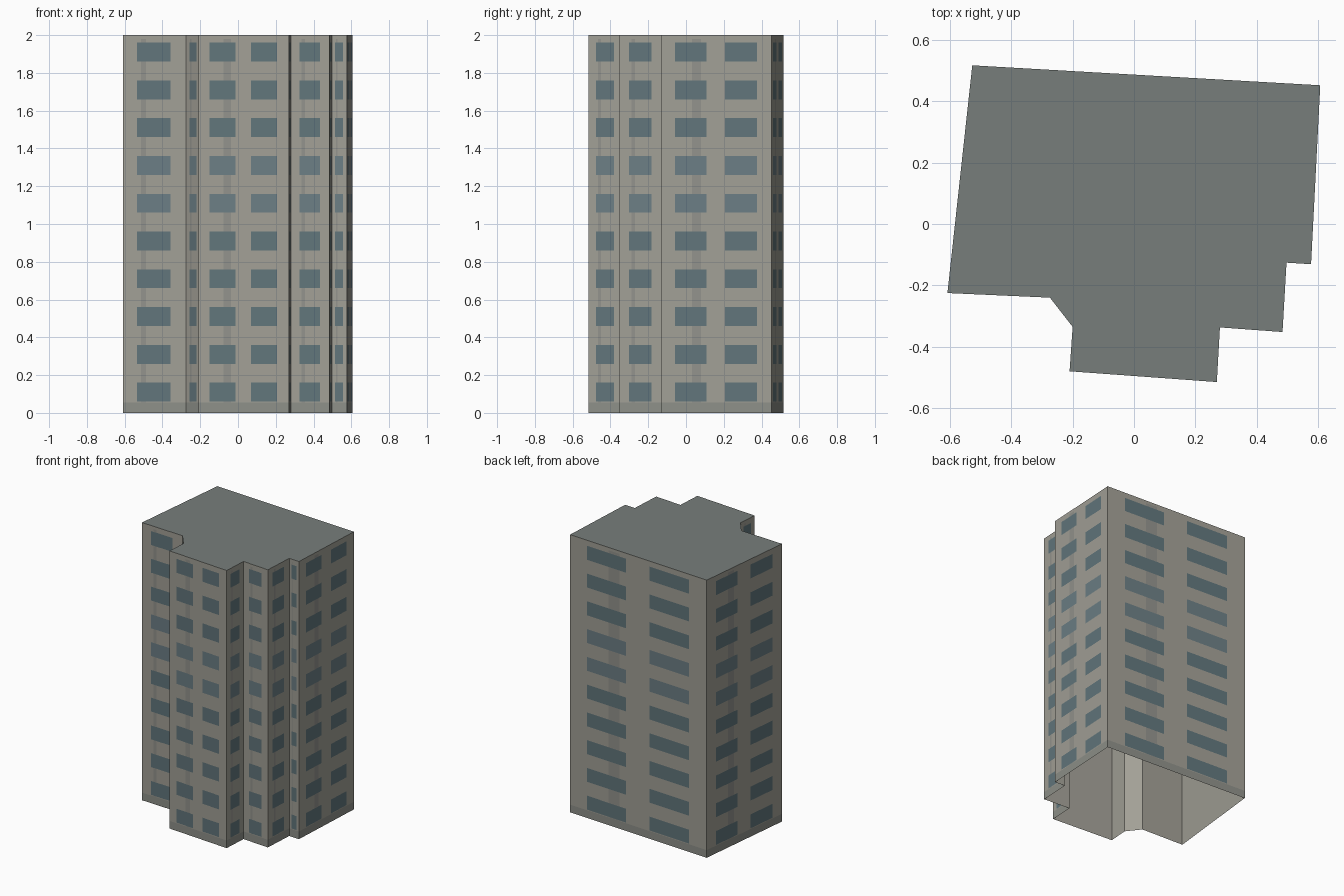
import bpy, bmesh

if "Cube" in bpy.data.objects:
    bpy.data.objects.remove(bpy.data.objects["Cube"])

H = 2.0
# Footprint, anticlockwise from the back left corner
PLAN = [(-0.527, 0.517), (-0.608, -0.225), (-0.274, -0.24), (-0.2, -0.335),
        (-0.21, -0.48), (0.27, -0.515), (0.28, -0.337), (0.484, -0.352),
        (0.497, -0.126), (0.577, -0.131), (0.607, 0.452)]


def material(name, rgb):
    m = bpy.data.materials.new(name)
    m.diffuse_color = (*rgb, 1)
    m.use_nodes = True
    m.node_tree.nodes["Principled BSDF"].inputs["Base Color"].default_value = m.diffuse_color
    return m


WALL = material("concrete", (0.36, 0.35, 0.305))
GLASS = material("window_glass", (0.12, 0.18, 0.2))
PALE = material("pale_glass", (0.15, 0.21, 0.235))
BASE = material("base_band", (0.27, 0.28, 0.25))
STAIN = material("weather_streak", (0.29, 0.29, 0.265))
ROOF = material("roofing", (0.185, 0.208, 0.198))


def finish(name, bm, mats):
    bmesh.ops.remove_doubles(bm, verts=bm.verts, dist=1e-5)
    me = bpy.data.meshes.new(name)
    bm.to_mesh(me)
    bm.free()
    for m in mats:
        me.materials.append(m)
    ob = bpy.data.objects.new(name, me)
    bpy.context.collection.objects.link(ob)
    return ob


def edges_of(plan):
    return zip(plan, plan[1:] + plan[:1])


# Facade: flat walls divided into a grid of window, streak and wall panels
rows = [0, 0.055] + [z for k in range(10) for z in (0.06 + 0.2 * k, 0.16 + 0.2 * k)] + [1.98, H]
TWO = ([0, 0.125, 0.28, 0.36, 0.41, 0.58, 0.87, 1], {1, 2, 3, 5}, 2)
ONE = ([0, 0.22, 0.28, 0.36, 0.75, 1], {1, 2, 3}, 2)


def panel(col, row, windows, streak):
    if row == 0:
        return 3
    if col in windows and row % 2 == 0 and row <= 20:
        return 2 if row in (12, 14) else 1
    if col == streak and row < len(rows) - 2:
        return 4
    return 0


bm = bmesh.new()
for (ax, ay), (bx, by) in edges_of(PLAN):
    length = ((bx - ax) ** 2 + (by - ay) ** 2) ** 0.5
    cols, windows, streak = TWO if length > 0.4 else ONE
    grid = [[bm.verts.new((ax + (bx - ax) * t, ay + (by - ay) * t, z)) for t in cols] for z in rows]
    for r in range(len(rows) - 1):
        for c in range(len(cols) - 1):
            f = bm.faces.new((grid[r][c], grid[r][c + 1], grid[r + 1][c + 1], grid[r + 1][c]))
            f.material_index = panel(c, r, windows, streak)
finish("facade", bm, [WALL, GLASS, PALE, BASE, STAIN])

# Flat roof
bm = bmesh.new()
bm.faces.new([bm.verts.new((x, y, H)) for x, y in PLAN])
finish("roof", bm, [ROOF])

# Plain lining seen through the open underside
bm = bmesh.new()
inner = [(x * 0.996, y * 0.996) for x, y in PLAN]
for a, b in edges_of(inner):
    bm.faces.new([bm.verts.new(v) for v in ((*b, 0), (*a, 0), (*a, H - 0.004), (*b, H - 0.004))])
finish("inner_lining", bm, [WALL])
